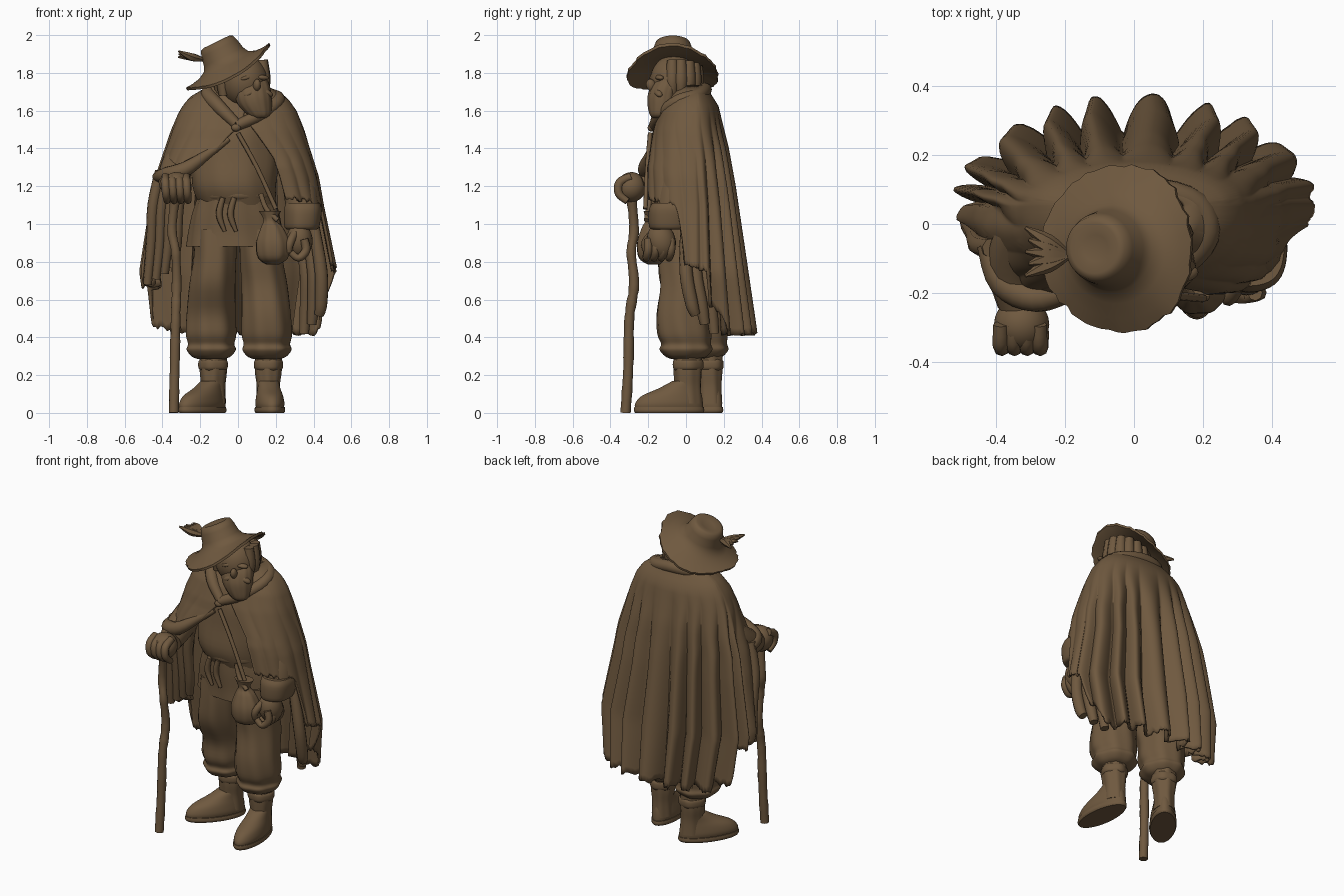
import bpy, bmesh, math, random
from mathutils import Vector, Matrix, Euler

random.seed(4)
brown = bpy.data.materials.new("earth_brown")
brown.diffuse_color = (0.16, 0.10, 0.05, 1)


def finish(name, bm, angle=50):
    bmesh.ops.recalc_face_normals(bm, faces=bm.faces)
    me = bpy.data.meshes.new(name)
    bm.to_mesh(me)
    bm.free()
    me.materials.append(brown)
    ob = bpy.data.objects.new(name, me)
    bpy.context.collection.objects.link(ob)
    bpy.ops.object.select_all(action='DESELECT')
    ob.select_set(True)
    bpy.context.view_layer.objects.active = ob
    bpy.ops.object.shade_smooth_by_angle(angle=math.radians(angle))
    return ob


def skin(name, rings, cap=True, closed=True, angle=50):
    bm = bmesh.new()
    rows = [[bm.verts.new(p) for p in r] for r in rings]
    n = len(rows[0])
    for a, b in zip(rows, rows[1:]):
        for i in range(n if closed else n - 1):
            j = (i + 1) % n
            bm.faces.new((a[i], a[j], b[j], b[i]))
    if cap:
        bm.faces.new(rows[0])
        bm.faces.new(rows[-1])
    return finish(name, bm, angle)


def smooth_keys(keys, steps):
    """Catmull-Rom interpolation of a few key tuples."""
    k = [keys[0]] + list(keys) + [keys[-1]]
    out = []
    for i in range(1, len(k) - 2):
        for s in range(steps):
            t = s / steps
            out.append([0.5 * (2 * b + (c - a) * t + (2 * a - 5 * b + 4 * c - d) * t * t
                               + (3 * b - a - 3 * c + d) * t ** 3)
                        for a, b, c, d in zip(*k[i - 1:i + 3])])
    return out + [list(keys[-1])]


def loft(name, keys, folds=0, amp=0.0, n=48):
    """Stack of horizontal ovals: x, y, z, rx, ry."""
    rings = []
    for x, y, z, rx, ry in smooth_keys(keys, 4):
        ring = []
        for i in range(n):
            a = math.tau * i / n
            f = 1 + amp * math.sin(folds * a + 5 * z)
            ring.append((x + rx * f * math.cos(a), y + ry * f * math.sin(a), z))
        rings.append(ring)
    return skin(name, rings)


def tube(name, keys, n=14, lump=0.0, steps=4):
    """Round tube along a path: x, y, z, radius."""
    pts = smooth_keys(keys, steps)
    rings, q, last = [], None, None
    for i, p in enumerate(pts):
        c = Vector(p[:3])
        d = (Vector(pts[min(i + 1, len(pts) - 1)][:3]) - Vector(pts[max(i - 1, 0)][:3])).normalized()
        q = last.rotation_difference(d) @ q if last else d.to_track_quat('Z', 'Y')
        last = d
        r = p[3] * (1 + random.uniform(-lump, lump))
        rings.append([c + q @ Vector((r * math.cos(math.tau * k / n),
                                      r * math.sin(math.tau * k / n), 0)) for k in range(n)])
    return skin(name, rings)


def blob(name, loc, size, rot=(0, 0, 0)):
    bm = bmesh.new()
    bmesh.ops.create_uvsphere(bm, u_segments=24, v_segments=16, radius=1)
    m = Matrix.LocRotScale(Vector(loc), Euler([math.radians(a) for a in rot]), Vector(size))
    bm.transform(m)
    return finish(name, bm)


def interp(table, v):
    """Piecewise linear lookup in ascending (key, value) pairs."""
    for (a, p), (b, q) in zip(table, table[1:]):
        if v <= b:
            return p + (q - p) * max(0, (v - a) / (b - a))
    return table[-1][1]


def power(v, p):
    return math.copysign(abs(v) ** p, v)


# Cloak: one draped sheet, open in front, folds deepening to a ragged hem
WIDE = [(.4, .44), (.6, .47), (.75, .495), (1.1, .45), (1.25, .425), (1.5, .35), (1.6, .31), (1.67, .26), (1.74, .14)]
BACK = [(.42, .275), (.9, .22), (1.4, .165), (1.62, .125), (1.74, .05)]
FRONT = [(.5, .2), (.9, .22), (1.1, .285), (1.3, .275), (1.5, .225), (1.6, .19), (1.74, .10)]
HEM = [(-68, 1.14), (-20, 1.10), (-15, .79), (12, .75), (17, .58), (27, .50), (33, .42), (140, .42),
       (158, .46), (163, .66), (188, .68), (196, 1.2), (230, 1.27), (255, 1.38)]
DEPTH = [(.45, .055), (.9, .04), (1.2, .028), (1.45, .010), (1.6, 0)]
N, ROWS = 300, 36
ragged = [random.uniform(-.012, .012) for _ in range(N + 1)]
sheet = []
for r in range(ROWS + 1):
    row = []
    for i in range(N + 1):
        a = -68 + 323 * i / N
        z = 1.735 + (interp(HEM, a) + ragged[i] - 1.735) * r / ROWS
        spread = interp([(1.1, .95), (1.35, 1.0), (1.52, 1.1), (1.74, 1.12)], z)
        t = math.radians(90 + (a - 90) * spread)
        c, s = math.cos(t), math.sin(t)
        back = max(0, min(1, (s + (.3 if c < 0 else -.1)) / .6))
        wave = abs(math.cos(math.radians(a - 84) * 10 + .4 * math.sin(a * .11)))
        f = interp(DEPTH, z) * (.15 + .85 * back) * (2.2 * wave - 1.2)
        x = c if s > 0 else power(c, .72)
        y = s if s > 0 else power(s, .75)
        ry = interp(BACK if s > 0 else FRONT, z)
        if s < 0 and c < 0:
            ry += interp([(1.2, .03), (1.45, 0)], z)
        flare = interp([(.7, .03), (1.1, 0)], z) if c > 0 else 0
        row.append(((interp(WIDE, z) + flare + f) * x, .05 + (ry + f) * y, z))
    sheet.append(row)
cloak = skin("cloak", sheet, cap=False, closed=False, angle=70)
sol = cloak.modifiers.new("thickness", 'SOLIDIFY')
sol.thickness, sol.offset = .016, -1

# Rolled collar and clasped front
tube("collar", [(-.01, -.165, 1.53, .028), (-.1, -.12, 1.62, .036), (-.16, -.02, 1.69, .038),
                (-.1, .08, 1.71, .036), (.04, .1, 1.71, .036), (.18, .06, 1.68, .036),
                (.21, -.04, 1.65, .036), (.12, -.13, 1.58, .035), (-.01, -.17, 1.52, .028)])
blob("clasp", (-.01, -.185, 1.51), (.025, .018, .02))
tube("shoulder_strap", [(.0, -.19, 1.48, .012), (.1, -.205, 1.3, .012), (.2, -.215, 1.08, .012)], n=8)

# Body, belt and tunic skirt
loft("torso", [(0, 0, 1.1, .2, .16), (-.02, -.01, 1.2, .22, .185), (-.01, 0, 1.35, .23, .18),
               (.01, 0, 1.5, .2, .165), (.02, 0, 1.62, .15, .12)], 9, .012)
loft("belt", [(-.01, 0, 1.13, .2, .172), (-.01, 0, 1.145, .21, .182),
              (-.01, 0, 1.17, .21, .182), (-.01, 0, 1.185, .2, .172)])
loft("tunic_skirt", [(-.01, 0, 1.15, .2, .165), (-.01, 0, 1.05, .23, .162), (-.01, .01, .95, .25, .165),
                     (-.01, .01, .88, .26, .165)], 11, .02)
for k, x in enumerate((-.08, -.02)):
    tube(f"belt_end_{k}", [(x, -.175, 1.14, .014), (x - .02, -.17, 1.05, .018), (x + .01, -.165, .96, .01)], n=8)

# Baggy breeches, ballooning at the knee and gathered above the boots
for name, x, y in (("left", -.145, .085), ("right", .15, .0)):
    s = -1 if x < 0 else 1
    loft(f"{name}_breeches", [(x, y, .285, .07, .075), (x, y, .3, .105, .11), (x, y, .335, .13, .138),
                              (x, y, .365, .122, .13), (x, y - .01, .42, .133, .142),
                              (x - .002 * s, y - .015, .53, .128, .142), (x - .01 * s, .01, .68, .12, .148),
                              (x - .025 * s, .0, .82, .112, .148), (x - .03 * s, .0, .97, .11, .14)], 7, .03)

# Boots: shaft, cuff rolls, foot and sole, built toe-forward then turned
for name, x, y, turn in (("left", -.13, .12, -36), ("right", .16, .01, 5)):
    parts = [
        loft(f"{name}_boot_shaft", [(0, 0, .05, .062, .075), (0, 0, .14, .06, .07), (0, 0, .22, .07, .074),
                                    (0, 0, .31, .07, .075)], 7, .03),
        loft(f"{name}_boot_cuff", [(0, 0, .225, .065, .07), (0, 0, .24, .076, .08), (0, 0, .27, .076, .08),
                                   (0, 0, .285, .065, .07)], 5, .03),
        loft(f"{name}_boot_foot", [(0, -.10, .02, .07, .18), (0, -.10, .05, .076, .18), (0, -.085, .09, .07, .16),
                                   (0, -.045, .13, .06, .11), (0, -.01, .17, .055, .07)]),
        loft(f"{name}_boot_sole", [(0, -.10, 0, .074, .18), (0, -.10, .012, .08, .187), (0, -.10, .03, .078, .185)])]
    for ob in parts:
        ob.data.transform(Matrix.Translation((x, y, 0)) @ Matrix.Rotation(math.radians(turn), 4, 'Z'))

# Right arm hanging, with sleeve cuff and curled hand
tube("right_sleeve", [(.24, .02, 1.48, .05), (.29, -.02, 1.35, .08), (.335, -.06, 1.15, .09), (.345, -.08, 1.0, .085)])
loft("right_sleeve_cuff", [(.34, -.085, .97, .07, .085), (.34, -.085, .985, .092, .11),
                           (.345, -.08, 1.07, .1, .118), (.345, -.08, 1.11, .09, .1)], 5, .02)
blob("right_hand", (.325, -.13, .91), (.07, .075, .095), (15, 0, 0))
for k in range(4):
    y = -.2 + .04 * k
    tube(f"right_finger_{k}", [(.35, y, .92, .022), (.36, y, .86, .023), (.32, y - .01, .82, .02),
                               (.28, y - .01, .85, .018)], n=8)
tube("right_thumb", [(.3, -.18, .95, .022), (.275, -.215, .9, .022), (.27, -.21, .85, .016)], n=8)

# Pouch on the belt
loft("pouch", [(.185, -.17, .785, .03, .03), (.185, -.18, .82, .08, .07), (.185, -.18, .9, .09, .08),
               (.18, -.18, .98, .06, .055), (.17, -.18, 1.02, .035, .035), (.17, -.18, 1.07, .06, .045)], 8, .03)
tube("pouch_cord", [(.12, -.19, 1.16, .014), (.15, -.2, 1.08, .014), (.21, -.21, 1.02, .014)], n=8)

# Left arm reaching forward to the staff
tube("left_sleeve", [(-.24, .02, 1.48, .05), (-.31, -.02, 1.34, .08), (-.34, -.12, 1.24, .085),
                     (-.325, -.23, 1.2, .07)])
tube("left_sleeve_drape", [(-.05, -.165, 1.45, .015), (-.16, -.19, 1.37, .025), (-.28, -.215, 1.29, .04),
                           (-.38, -.17, 1.26, .04), (-.43, -.06, 1.25, .025)])
blob("left_hand", (-.325, -.29, 1.195), (.08, .078, .08), (-20, 0, 0))
for k in range(4):
    x = -.385 + .037 * k
    tube(f"left_finger_{k}", [(x, -.29, 1.25, .022), (x, -.35, 1.22, .024), (x + .005, -.355, 1.16, .022),
                              (x + .01, -.31, 1.12, .018)], n=8)

# Hanging cloak tatters by both arms
for k in range(4):
    x = -.46 + .045 * k
    tube(f"left_tatter_{k}", [(x + .05, -.07, 1.28, .03), (x + .01, -.06, 1.1, .03),
                              (x, -.03, .9, .028), (x - .02, .0, .68 + .03 * k, .024)], n=8)
for k in range(3):
    x, y = .44 - .04 * k, .0 + .05 * k
    tube(f"right_tatter_{k}", [(x - .04, y, 1.0, .03), (x, y, .75, .035), (x, y + .03, .58, .034),
                               (x - .01, y + .05, .52 - .05 * k, .026)], n=10)

# Crooked walking staff
tube("walking_staff", [(-.34, -.32, 0, .027), (-.335, -.305, .25, .027), (-.33, -.30, .5, .026),
                       (-.325, -.275, .68, .026), (-.33, -.29, .85, .025), (-.35, -.275, .97, .025),
                       (-.33, -.29, 1.15, .027)], n=10, lump=.08, steps=6)

# Head, turned and bowed, with full beard
blob("head", (.035, -.06, 1.755), (.125, .13, .14), (10, 0, 0))
loft("neck", [(.03, .0, 1.58, .09, .09), (.03, 0, 1.72, .09, .09)])
loft("beard", [(.115, -.15, 1.56, .03, .025), (.11, -.14, 1.58, .06, .052), (.09, -.125, 1.63, .088, .078),
               (.08, -.12, 1.68, .096, .082), (.075, -.105, 1.73, .092, .078), (.07, -.09, 1.77, .08, .06)], 13, .02)
blob("nose", (.1, -.185, 1.735), (.02, .026, .033), (20, 0, 15))
for k, (x, y) in enumerate(((.045, -.172), (.13, -.14))):
    blob(f"brow_{k}", (x, y, 1.775), (.035, .02, .014), (0, -15 + 20 * k, 20))
    blob(f"moustache_{k}", (x + .02, y - .005, 1.695), (.04, .022, .018), (0, 25 - 50 * (1 - k), 15))
for k in range(10):
    a = math.radians(-15 + 25 * k)
    x, y = .02 + .112 * math.cos(a), -.045 + .105 * math.sin(a)
    tube(f"hair_lock_{k}", [(x, y, 1.83 + x * .3, .028), (x * 1.05, y, 1.76, .036), (x, y, 1.68, .024)], n=8)

# Wide hat, tilted, with a drooping ragged brim
hat_keys = [(.04, .128), (.075, .138), (.094, .13), (.105, .10), (.115, .05), (.13, .022), (.165, .004),
            (.21, -.002), (.25, .0), (.248, -.016), (.2, -.024), (.15, -.02), (.1, -.01)]
M = Matrix.Translation((-.055, -.07, 1.84)) @ Matrix.Rotation(math.radians(-26), 4, 'Y')
edge = [random.uniform(.97, 1.02) for _ in range(64)]
rings = []
for r, h in hat_keys:
    ring = []
    for i in range(64):
        a = math.tau * i / 64
        k = max(0, (r - .11) / .14)
        rr = r * (edge[i] if r > .23 else 1)
        droop = .01 - .07 * math.sin(a) ** 2 - .02 * max(0, -math.cos(a))
        ring.append(M @ Vector((rr * math.cos(a), rr * .97 * math.sin(a), h + k * k * droop)))
    rings.append(ring)
skin("hat", rings)

# Feather tuft on the hat
for k in range(5):
    y = -.15 + .035 * k
    tube(f"feather_{k}", [(-.19, -.09, 1.87, .012), (-.25, (y - .09) / 2, 1.885, .022),
                          (-.315 + .01 * (k % 2), y, 1.915 - .008 * k, .005)], n=6)
